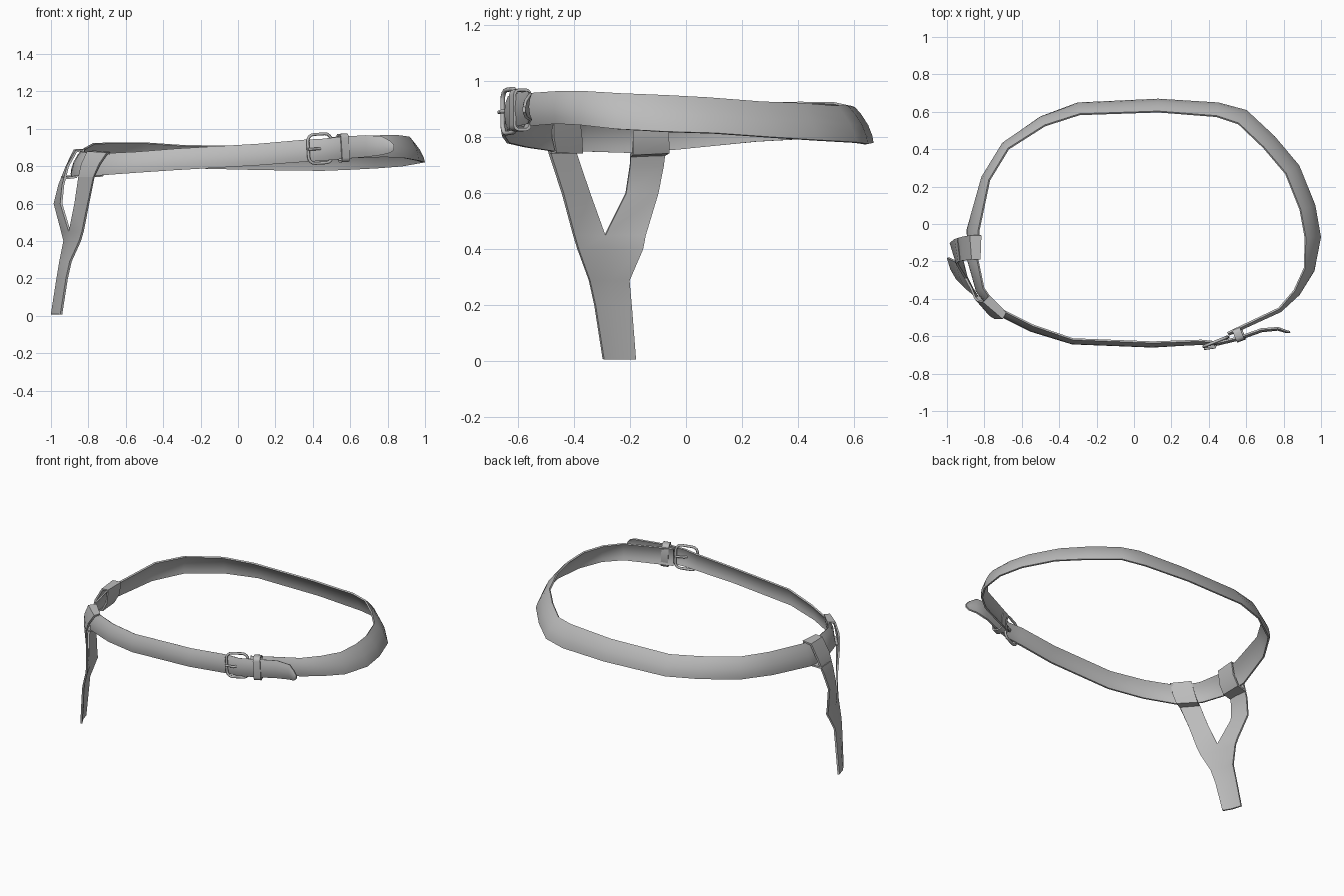
import bpy, bmesh, math
from mathutils import Vector

if "Cube" in bpy.data.objects:
    bpy.data.objects.remove(bpy.data.objects["Cube"])

leather = bpy.data.materials.new("plain_grey")
leather.diffuse_color = (0.5, 0.5, 0.5, 1)
leather.use_nodes = True
leather.node_tree.nodes["Principled BSDF"].inputs["Base Color"].default_value = leather.diffuse_color


def sheet(name, grids, thickness, closed=False):
    """Thin strap made of one or more grids of points."""
    bm = bmesh.new()
    for grid in grids:
        rows = [[bm.verts.new(p) for p in row] for row in grid]
        if closed:
            rows.append(rows[0])
        for a, b in zip(rows, rows[1:]):
            for i in range(len(a) - 1):
                bm.faces.new((a[i], a[i + 1], b[i + 1], b[i]))
    bmesh.ops.remove_doubles(bm, verts=bm.verts, dist=0.0005)
    bmesh.ops.recalc_face_normals(bm, faces=bm.faces)
    mesh = bpy.data.meshes.new(name)
    bm.to_mesh(mesh)
    bm.free()
    mesh.materials.append(leather)
    ob = bpy.data.objects.new(name, mesh)
    bpy.context.collection.objects.link(ob)
    mod = ob.modifiers.new("thickness", 'SOLIDIFY')
    mod.thickness = thickness
    mod.offset = 0
    bpy.ops.object.select_all(action='DESELECT')
    ob.select_set(True)
    bpy.context.view_layer.objects.active = ob
    bpy.ops.object.modifier_apply(modifier=mod.name)
    bpy.ops.object.shade_smooth_by_angle(angle=math.radians(45))
    return ob


def rod(name, points, radius, closed=False):
    """Round metal wire along a path."""
    cu = bpy.data.curves.new(name, 'CURVE')
    cu.dimensions = '3D'
    cu.bevel_depth = radius
    cu.bevel_resolution = 2
    cu.use_fill_caps = True
    sp = cu.splines.new('POLY')
    sp.points.add(len(points) - 1)
    for p, co in zip(sp.points, points):
        p.co = (*co, 1)
    sp.use_cyclic_u = closed
    cu.materials.append(leather)
    ob = bpy.data.objects.new(name, cu)
    bpy.context.collection.objects.link(ob)
    return ob


def rounded_rect(w, h, r, steps=4):
    pts = []
    for k, (sx, sy) in enumerate([(1, 1), (-1, 1), (-1, -1), (1, -1)]):
        for i in range(steps + 1):
            a = math.pi / 2 * (k + i / steps)
            pts.append((sx * (w / 2 - r) + r * math.cos(a),
                        sy * (h / 2 - r) + r * math.sin(a)))
    return pts


# Belt: x, y, z of the lower edge, lean of the upper edge inwards, height.
# Runs from the pointed tail, through the buckle and around to the buckle bar.
belt_path = [
    (.835, -.577, .89, 0, .02), (.815, -.572, .873, 0, .06),
    (.77, -.555, .862, 0, .096), (.68, -.562, .85, 0, .114),
    (.55, -.608, .84, 0, .116), (.45, -.632, .83, 0, .115),
    (.36, -.635, .825, .012, .115), (.1, -.652, .805, .02, .112),
    (-.33, -.635, .78, .02, .112), (-.55, -.57, .765, .03, .11),
    (-.75, -.47, .75, .03, .115), (-.84, -.36, .75, .04, .12),
    (-.885, -.2, .745, .05, .13), (-.89, -.03, .757, .06, .13),
    (-.81, .25, .785, .04, .135), (-.7, .43, .795, .04, .13),
    (-.5, .57, .797, .05, .126), (-.3, .645, .79, .06, .12),
    (.13, .665, .78, .065, .125), (.45, .645, .776, .07, .134),
    (.6, .605, .782, .08, .128), (.75, .465, .79, .08, .13),
    (.88, .31, .80, .08, .125), (.965, .1, .815, .08, .125),
    (.995, -.07, .82, .08, .128), (.96, -.25, .83, .05, .125),
    (.88, -.375, .845, .03, .118), (.78, -.46, .85, .01, .114),
    (.5, -.582, .84, 0, .115)]
belt = []
for i, (x, y, z, lean, h) in enumerate(belt_path):
    a, b = belt_path[max(i - 1, 0)], belt_path[min(i + 1, len(belt_path) - 1)]
    out = Vector((a[1] - b[1], b[0] - a[0], 0)).normalized()
    belt.append([Vector((x, y, z + h * t)) + out * (.05 * h / .115 * t * (1 - t) - lean * t)
                 for t in (0, .2, .5, .8, 1)])
sheet("belt", [belt], .01)

# Forked hanger: stem, then two arms that wrap over and under the belt
top_f, top_m, top_b = (-.83, -.40, .45), (-.90, -.29, .45), (-.94, -.145, .45)
stem = [[(-.945, -.295, .008), (-.977, -.24, .008), (-.995, -.18, .008)],
        [(-.915, -.325, .2), (-.945, -.265, .2), (-.965, -.195, .2)],
        [(-.895, -.345, .29), (-.93, -.275, .29), (-.95, -.203, .29)],
        [(-.845, -.385, .4), (-.895, -.285, .4), (-.928, -.155, .4)],
        [top_f, top_m, top_b]]
front_arm = [[top_f, top_m],
             [(-.80, -.44, .6), (-.87, -.345, .6)],
             [(-.77, -.487, .745), (-.85, -.395, .745)],
             [(-.74, -.505, .81), (-.835, -.41, .81)],
             [(-.70, -.505, .868), (-.805, -.415, .875)],
             [(-.685, -.475, .872), (-.775, -.385, .88)],
             [(-.705, -.475, .80), (-.79, -.375, .81)],
             [(-.725, -.465, .748), (-.81, -.37, .748)],
             [(-.77, -.487, .745), (-.85, -.395, .745)]]
rear_arm = [[top_m, top_b],
            [(-.945, -.215, .6), (-.98, -.10, .6)],
            [(-.935, -.20, .7), (-.955, -.08, .7)],
            [(-.91, -.195, .8), (-.915, -.068, .8)],
            [(-.865, -.19, .88), (-.875, -.06, .885)],
            [(-.825, -.19, .885), (-.82, -.06, .89)],
            [(-.835, -.19, .80), (-.835, -.06, .81)],
            [(-.865, -.19, .742), (-.87, -.06, .748)],
            [(-.93, -.2, .735), (-.945, -.075, .74)]]
sheet("forked_hanger", [stem, front_arm, rear_arm], .012)

# Buckle frame, bar hidden behind the tail
along = Vector((.93, .37, .06)).normalized()
out = Vector((.37, -.93, 0)).normalized()
up = Vector((-.06, 0, 1)).normalized()
center = Vector((.438, -.63, .894))
rod("buckle_frame", [center + along * u + up * v
                     for u, v in rounded_rect(.135, .155, .035)], .008, True)

# Buckle prong
rod("buckle_prong", [(.5, -.602, .895), (.45, -.625, .894),
                     (.43, -.66, .893), (.375, -.667, .89)], .007)

# Keeper loop holding the tail
keeper_center = Vector((.562, -.592, .898))
keeper = [[keeper_center + out * u + up * v + along * s for s in (-.022, .022)]
          for u, v in rounded_rect(.06, .142, .018, 3)]
sheet("keeper_loop", [keeper], .01, True)
